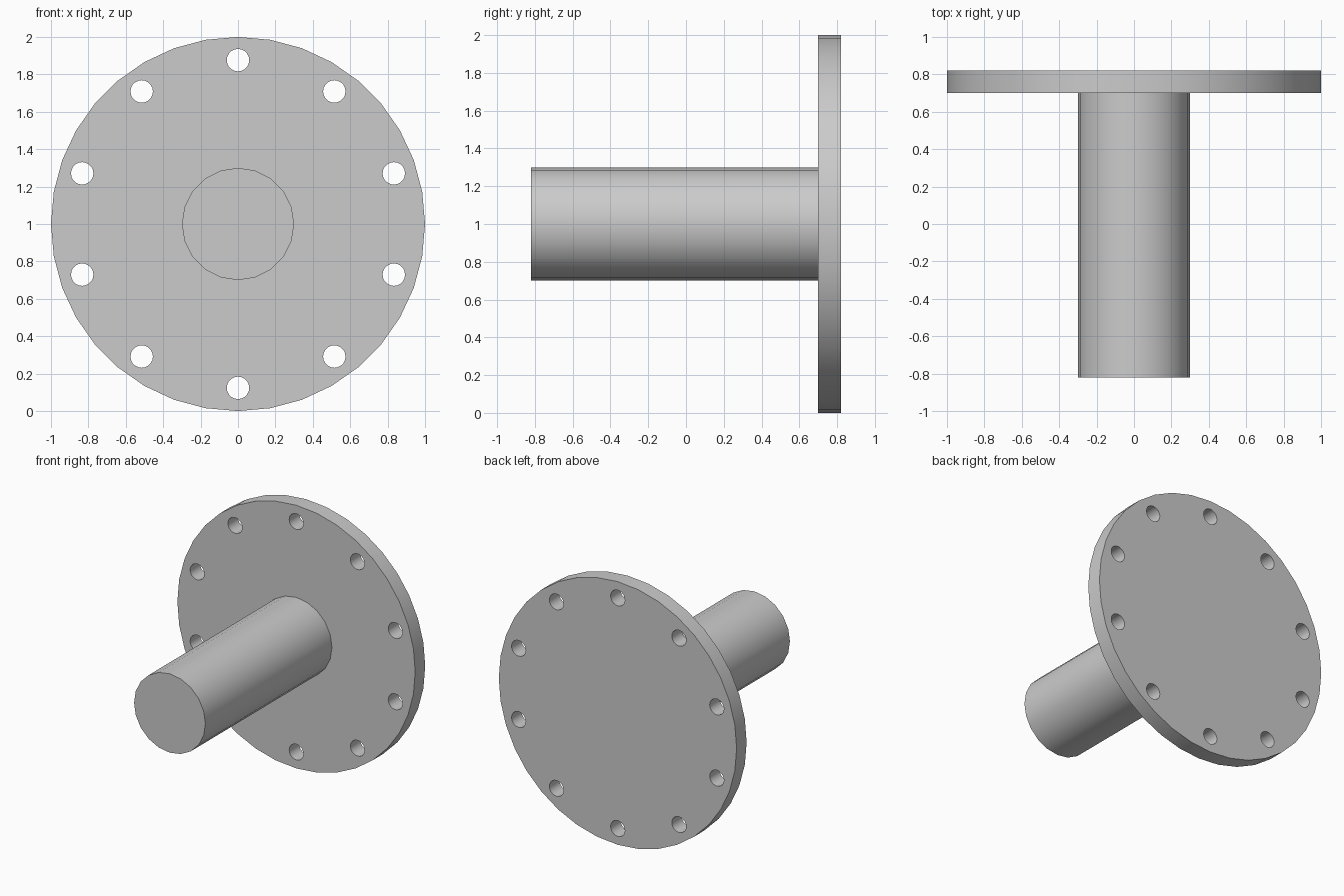
import bpy
import bmesh
from math import sin, cos, pi, radians
from mathutils import Matrix, Vector

if "Cube" in bpy.data.objects:
    bpy.data.objects.remove(bpy.data.objects["Cube"], do_unlink=True)

CENTRE_Z = 1.0
FRONT, SHOULDER, BACK = -0.82, 0.70, 0.82

grey = bpy.data.materials.new("plain grey")
grey.use_nodes = True
grey.diffuse_color = (0.6, 0.6, 0.6, 1)
grey.node_tree.nodes["Principled BSDF"].inputs["Base Color"].default_value = (0.6, 0.6, 0.6, 1)


def ring(bm, cx, cz, radius, sides):
    """Closed loop of edges in the plane of the flange front."""
    verts = [bm.verts.new((cx + radius * sin(2 * pi * i / sides), SHOULDER,
                           cz + radius * cos(2 * pi * i / sides)))
             for i in range(sides)]
    return [bm.edges.new((verts[i - 1], verts[i])) for i in range(sides)]


def finish(bm, name):
    bmesh.ops.recalc_face_normals(bm, faces=bm.faces[:])
    mesh = bpy.data.meshes.new(name)
    bm.to_mesh(mesh)
    bm.free()
    mesh.materials.append(grey)
    obj = bpy.data.objects.new(name, mesh)
    bpy.context.collection.objects.link(obj)
    bpy.ops.object.select_all(action='DESELECT')
    obj.select_set(True)
    bpy.context.view_layer.objects.active = obj
    bpy.ops.object.shade_smooth_by_angle(angle=radians(35))


# Flange: disc outline with ten bolt holes, filled and extruded to the back
bm = bmesh.new()
edges = ring(bm, 0, CENTRE_Z, 1.0, 36)
for i in range(10):
    a = 2 * pi * i / 10
    edges += ring(bm, 0.876 * sin(a), CENTRE_Z + 0.876 * cos(a), 0.06, 20)
bmesh.ops.triangle_fill(bm, edges=edges, use_beauty=True, normal=(0, -1, 0))
front_faces = bm.faces[:]
result = bmesh.ops.extrude_face_region(bm, geom=front_faces, use_keep_orig=True)
moved = [g for g in result["geom"] if isinstance(g, bmesh.types.BMVert)]
bmesh.ops.translate(bm, verts=moved, vec=Vector((0, BACK - SHOULDER, 0)))
finish(bm, "flange")

# Shaft: solid cylinder from the front end to the flange
bm = bmesh.new()
place = Matrix.Translation((0, (FRONT + SHOULDER) / 2, CENTRE_Z)) @ Matrix.Rotation(pi / 2, 4, 'X')
bmesh.ops.create_cone(bm, cap_ends=True, segments=20, radius1=0.30, radius2=0.30,
                      depth=SHOULDER - FRONT, matrix=place)
finish(bm, "shaft")
